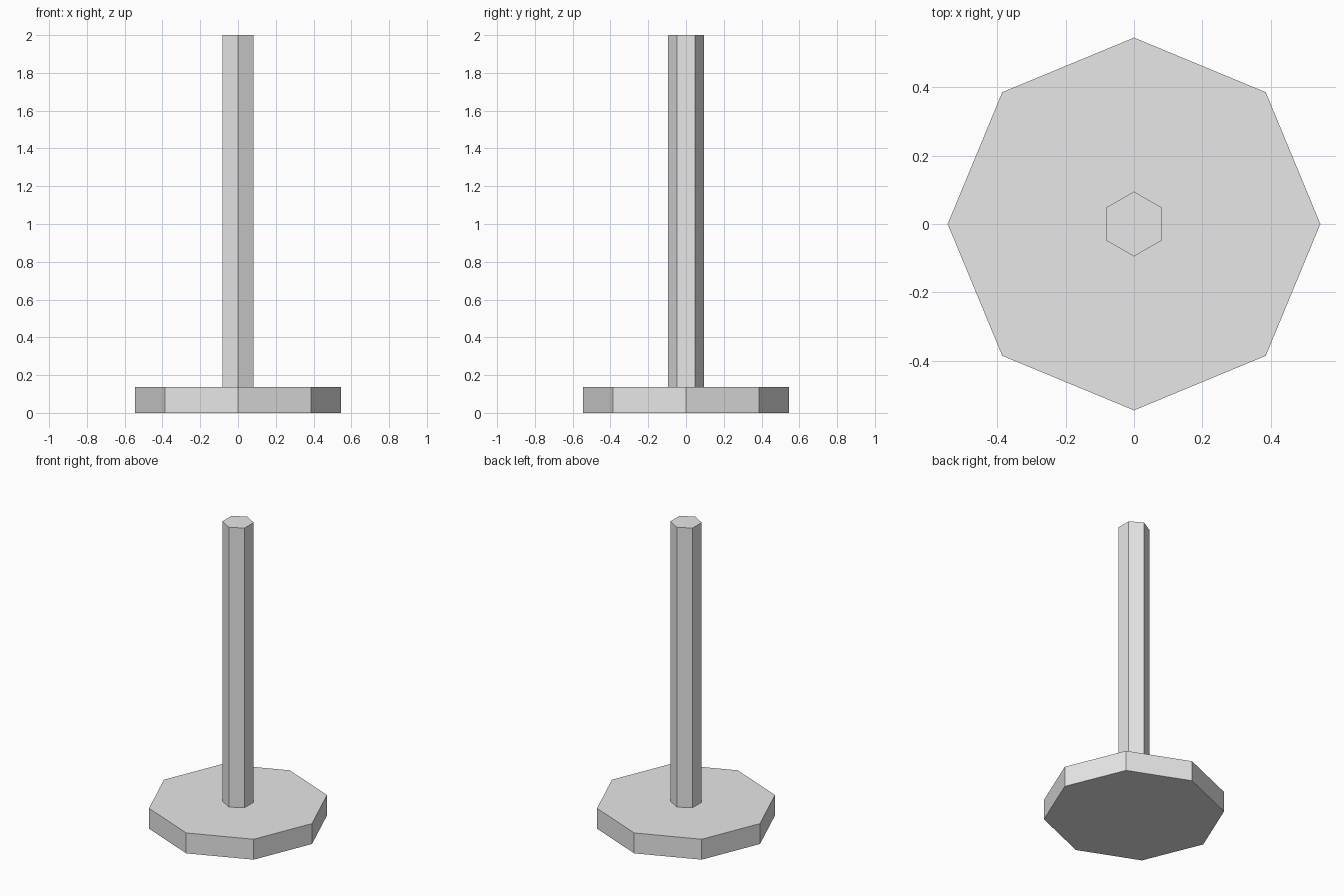
import bpy

if "Cube" in bpy.data.objects:
    bpy.data.objects.remove(bpy.data.objects["Cube"])

# One plain grey for the whole stand
grey = bpy.data.materials.new("light_grey")
grey.diffuse_color = (0.8, 0.8, 0.8, 1.0)
grey.use_nodes = True
grey.node_tree.nodes["Principled BSDF"].inputs["Base Color"].default_value = grey.diffuse_color


def prism(name, sides, radius, z_low, z_high):
    """Upright flat-sided prism with a corner on the +y axis."""
    bpy.ops.mesh.primitive_cylinder_add(
        vertices=sides, radius=radius, depth=z_high - z_low,
        location=(0, 0, (z_low + z_high) / 2))
    obj = bpy.context.object
    obj.name = name
    obj.data.materials.append(grey)
    return obj


BASE_TOP = 0.136

# Octagonal foot plate
prism("base", 8, 0.546, 0.0, BASE_TOP)

# Hexagonal post standing on the plate
prism("post", 6, 0.095, BASE_TOP, 2.0)
